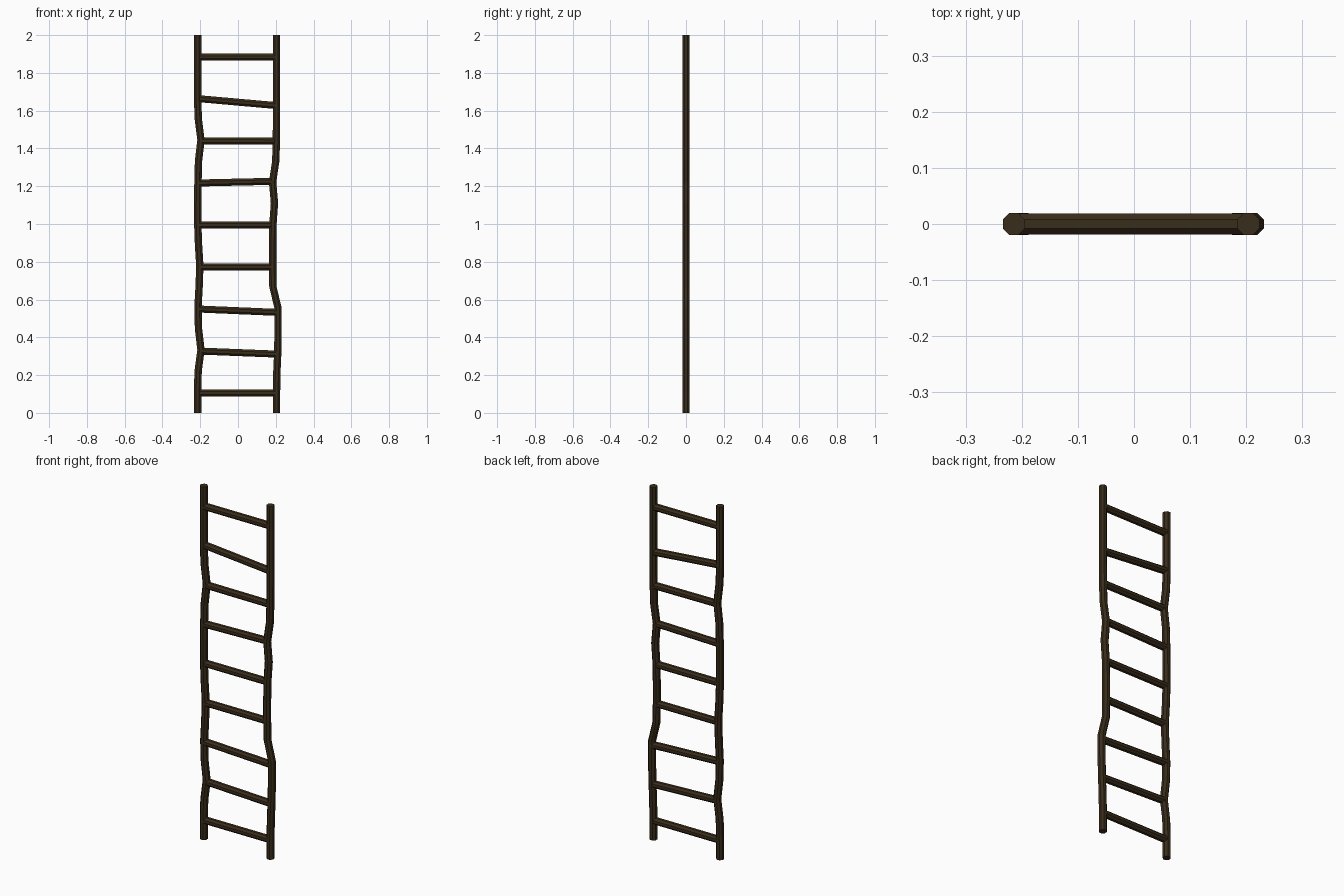
import bpy, bmesh, math
from mathutils import Vector

if "Cube" in bpy.data.objects:
    bpy.data.objects.remove(bpy.data.objects["Cube"])

R = 0.0195 / math.cos(math.pi / 8)   # octagon with flats at +-0.0195
SIDES = 8
STEP = 2 / 18

wood = bpy.data.materials.new("dark_wood")
wood.diffuse_color = (0.042, 0.026, 0.011, 1)
wood.use_nodes = True
wood.node_tree.nodes["Principled BSDF"].inputs["Base Color"].default_value = wood.diffuse_color


def tube(name, path, ring):
    """Sweep an octagon along a path; ring(p, a) gives the point at angle a."""
    bm = bmesh.new()
    rings = [[bm.verts.new(ring(p, 2 * math.pi * (k + 0.5) / SIDES))
              for k in range(SIDES)] for p in path]
    for a, b in zip(rings, rings[1:]):
        for k in range(SIDES):
            n = (k + 1) % SIDES
            bm.faces.new((a[k], a[n], b[n], b[k]))
    bm.faces.new(rings[0][::-1])
    bm.faces.new(rings[-1])
    bmesh.ops.recalc_face_normals(bm, faces=bm.faces)
    mesh = bpy.data.meshes.new(name)
    bm.to_mesh(mesh)
    bm.free()
    mesh.materials.append(wood)
    obj = bpy.data.objects.new(name, mesh)
    bpy.context.collection.objects.link(obj)
    return obj


def flat_ring(p, a):
    return p + Vector((R * math.cos(a), R * math.sin(a), 0))


def side_ring(p, a):
    return p + Vector((0, R * 0.95 * math.cos(a), R * 0.95 * math.sin(a)))


# Crooked side rails: x of each evenly spaced ring, bottom to top
left = [-.214, -.214, -.211, -.196, -.209, -.212, -.206, -.202, -.209, -.213,
        -.213, -.212, -.209, -.196, -.210, -.214, -.214, -.214, -.214]
right = [.204, .204, .206, .211, .212, .212, .185, .183, .183, .185,
         .193, .183, .200, .203, .204, .204, .204, .204, .204]
for name, xs in (("left_rail", left), ("right_rail", right)):
    tube(name, [Vector((x, 0, i * STEP)) for i, x in enumerate(xs)], flat_ring)

# Rungs: height at the left and right ends
rungs = [(.106, .106), (.327, .311), (.550, .532), (.773, .773), (.995, .995),
         (1.217, 1.226), (1.440, 1.438), (1.664, 1.627), (1.883, 1.883)]
for i, (zl, zr) in enumerate(rungs):
    k = 2 * i + 1
    tube(f"rung_{i + 1}", [Vector((left[k], 0, zl)), Vector((right[k], 0, zr))], side_ring)
